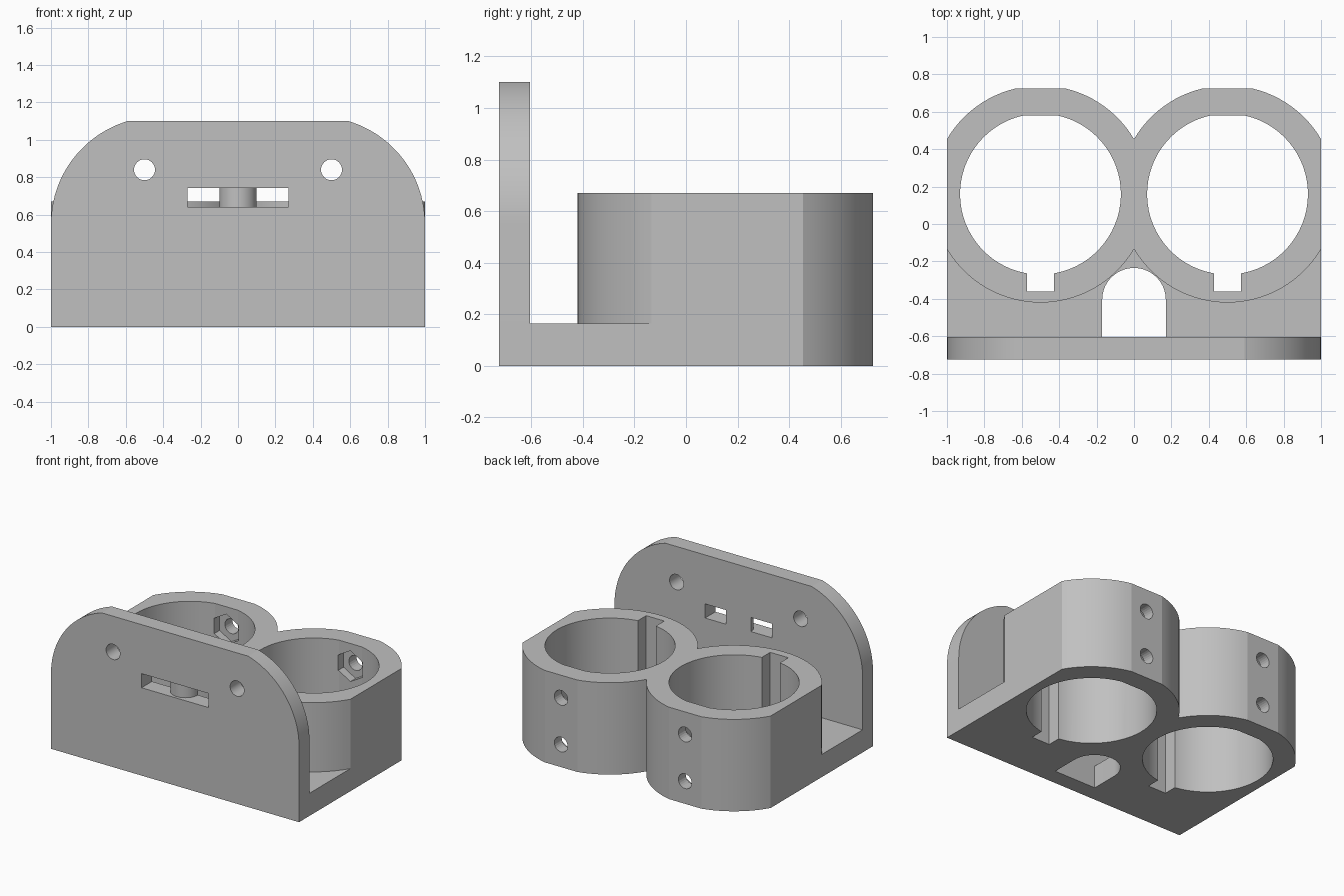
import bpy
import bmesh
from math import pi, cos, sin, acos, asin

old = bpy.data.objects.get("Cube")
if old:
    bpy.data.objects.remove(old, do_unlink=True)

# One grey plastic
grey = bpy.data.materials.new("grey_plastic")
grey.use_nodes = True
colour = (0.53, 0.53, 0.53, 1)
grey.diffuse_color = colour
grey.node_tree.nodes["Principled BSDF"].inputs["Base Color"].default_value = colour


def arc(cx, cy, r, a0, a1, n):
    step = (a1 - a0) / n
    return [(cx + r * cos(a0 + i * step), cy + r * sin(a0 + i * step)) for i in range(n + 1)]


def circle(cx, cy, r, n, turn=0):
    return arc(cx, cy, r, turn, turn + 2 * pi, n)[:-1]


def box(x0, x1, y0, y1):
    return [(x0, y0), (x1, y0), (x1, y1), (x0, y1)]


def prism(name, profile, lo, hi, upright=True):
    """Extrude a profile along z (upright, xy profile) or along y (xz profile)."""
    bm = bmesh.new()
    rings = []
    for d in (lo, hi):
        rings.append([bm.verts.new((a, b, d) if upright else (a, d, b)) for a, b in profile])
    low, high = rings
    bm.faces.new(low)
    bm.faces.new(high)
    for i in range(len(low)):
        j = (i + 1) % len(low)
        bm.faces.new((low[i], low[j], high[j], high[i]))
    bmesh.ops.recalc_face_normals(bm, faces=bm.faces)
    mesh = bpy.data.meshes.new(name)
    bm.to_mesh(mesh)
    bm.free()
    mesh.materials.append(grey)
    obj = bpy.data.objects.new(name, mesh)
    bpy.context.collection.objects.link(obj)
    return obj


def combine(target, tool, operation):
    """Apply a boolean and remove the tool."""
    mod = target.modifiers.new("boolean", "BOOLEAN")
    mod.operation = operation
    mod.solver = "EXACT"
    mod.object = tool
    graph = bpy.context.evaluated_depsgraph_get()
    result = bpy.data.meshes.new_from_object(target.evaluated_get(graph))
    target.modifiers.clear()
    target.data = result
    bpy.data.objects.remove(tool, do_unlink=True)


FRONT, PLATE_BACK, BACK = -0.725, -0.605, 0.725
CX, CY, OUTER, BORE = 0.5, 0.16, 0.58, 0.43
HEIGHT = 0.67

# Twin holder: two joined rings trimmed flat at the sides and back
side = acos(CX / OUTER)
rear = asin((BACK - CY) / OUTER)
half = arc(CX, CY, OUTER, pi + side, 2 * pi - side, 28)
half += arc(CX, CY, OUTER, side, rear, 12)
half += arc(CX, CY, OUTER, pi - rear, pi - side, 12)
outline = half + [(-x, y) for x, y in reversed(half[1:-1])]
holder = prism("twin_ring_holder", outline, 0, HEIGHT)

# Floor joining the rings to the plate
combine(holder, prism("floor", box(-1, 1, FRONT, 0), 0, 0.165), "UNION")

# Mounting plate with rounded top corners
R, RZ, TOP = 0.574, 0.55, 1.1
corner = [(1, 0)] + arc(1 - R, RZ, R, 0, asin((TOP - RZ) / R), 24)
plate = corner + [(-x, z) for x, z in reversed(corner)]
combine(holder, prism("plate", plate, FRONT, PLATE_BACK, False), "UNION")

# Cable opening in the floor
arch = [(-0.17, PLATE_BACK), (0.17, PLATE_BACK)] + arc(0, -0.405, 0.17, 0, pi, 28)
combine(holder, prism("cable_cutter", arch, -0.1, 0.8), "DIFFERENCE")

# Strap slot that passes around a rounded bar
slot = [(-0.27, FRONT - 0.1), (0.27, FRONT - 0.1), (0.27, PLATE_BACK + 0.05),
        (0.1, PLATE_BACK + 0.05)]
slot += arc(0, PLATE_BACK, 0.1, 0, -pi, 24)
slot += [(-0.1, PLATE_BACK + 0.05), (-0.27, PLATE_BACK + 0.05)]
combine(holder, prism("strap_cutter", slot, 0.64, 0.743), "DIFFERENCE")

flat = asin(0.42 / BORE)
for s in (-1, 1):
    x = s * CX
    # Bore with a flat at the back and a key slot at the front
    bore = arc(x, CY, BORE, pi - flat, 2 * pi + flat, 64)
    combine(holder, prism("bore_cutter", bore, -0.1, 0.8), "DIFFERENCE")
    key = box(x - 0.073, x + 0.073, -0.36, -0.1)
    combine(holder, prism("key_cutter", key, -0.1, 0.8), "DIFFERENCE")
    # Plate screw hole
    hole = circle(x, 0.84, 0.056, 32)
    combine(holder, prism("hole_cutter", hole, -0.8, -0.5, False), "DIFFERENCE")
    # Rear screw holes with hexagonal nut pockets inside
    for z in (0.165, 0.505):
        screw = circle(x, z, 0.054, 24)
        combine(holder, prism("screw_cutter", screw, 0.5, 0.8, False), "DIFFERENCE")
        nut = circle(x, z, 0.112, 6, pi / 6)
        combine(holder, prism("nut_cutter", nut, 0.5, 0.64, False), "DIFFERENCE")

# Smooth curved walls, sharp edges
bpy.ops.object.select_all(action="DESELECT")
holder.select_set(True)
bpy.context.view_layer.objects.active = holder
bpy.ops.object.shade_smooth_by_angle(angle=pi / 15)
